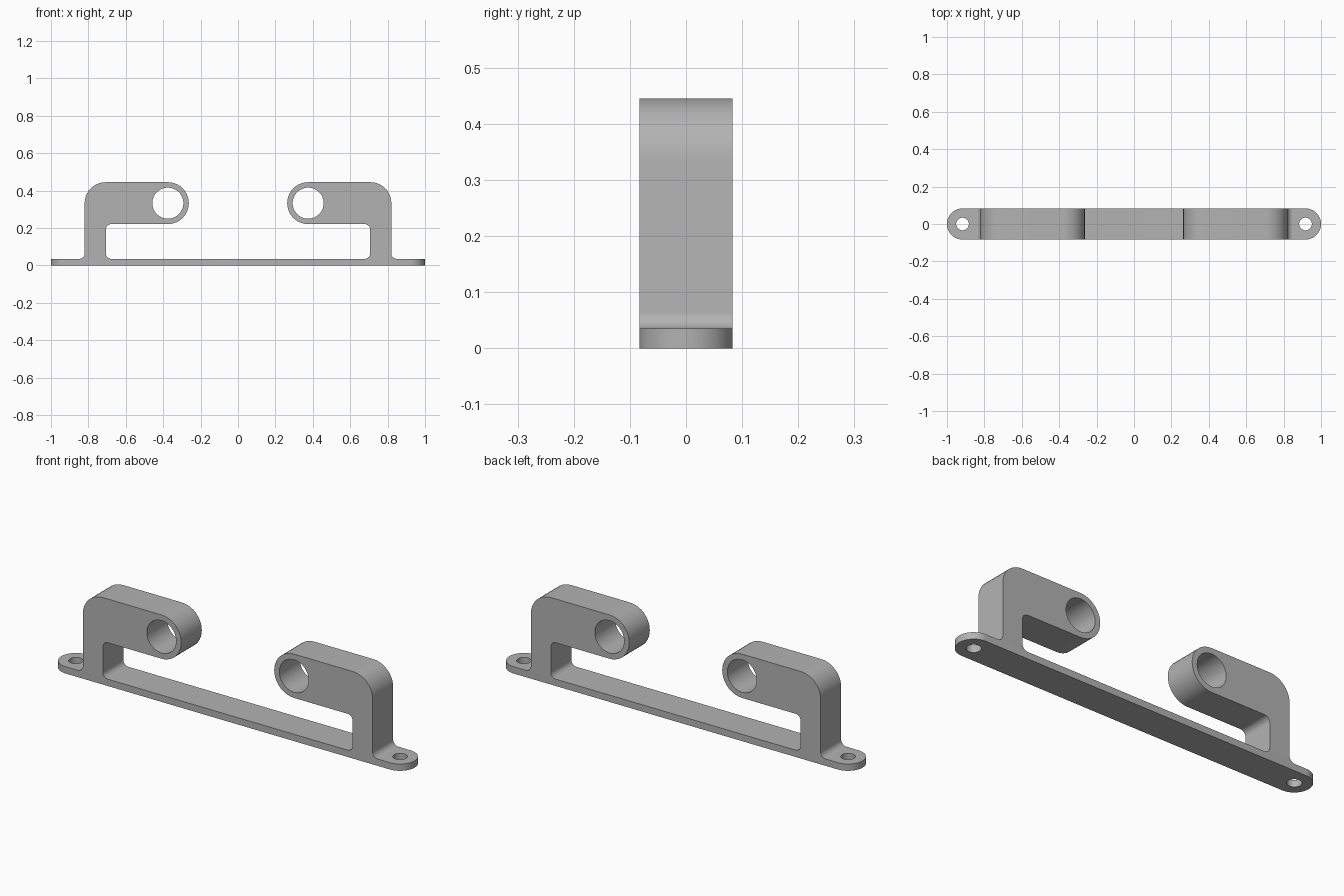
import bpy, bmesh, math
from mathutils import Vector

cube = bpy.data.objects.get("Cube")
if cube:
    bpy.data.objects.remove(cube, do_unlink=True)

WIDTH = 0.166                  # depth of the bracket along y
BASE = 0.035                   # thickness of the base strip
ARM_TOP, ARM_LOW = 0.445, 0.221
LEG_OUT, LEG_IN = 0.82, 0.707
EYE_X, EYE_Z = 0.375, (ARM_TOP + ARM_LOW) / 2
EYE_R, BORE_R = (ARM_TOP - ARM_LOW) / 2, 0.083
SCREW_X, SCREW_R = 0.917, 0.034
FILLET = 0.03

grey = bpy.data.materials.new("grey metal")
grey.use_nodes = True
grey.diffuse_color = (0.45, 0.45, 0.45, 1)
grey.node_tree.nodes["Principled BSDF"].inputs["Base Color"].default_value = grey.diffuse_color


def rounded(corners, segments=10):
    """Outline through the (x, y, radius) corners, with each corner rounded."""
    points = []
    for i, (x, y, r) in enumerate(corners):
        p = Vector((x, y))
        if r == 0:
            points.append(p)
            continue
        a = (Vector(corners[i - 1][:2]) - p).normalized()
        b = (Vector(corners[(i + 1) % len(corners)][:2]) - p).normalized()
        centre = p + (a + b) * r   # all corners are right angles
        for k in range(segments + 1):
            t = math.pi / 2 * k / segments
            points.append(centre - b * r * math.cos(t) - a * r * math.sin(t))
    return points


def circle(cx, cy, r, count=48):
    return [Vector((cx + r * math.cos(2 * math.pi * k / count),
                    cy + r * math.sin(2 * math.pi * k / count))) for k in range(count)]


def prism(name, outline, axis, low, high):
    """Extrude a flat outline along y or z."""
    def place(p, d):
        return (p.x, d, p.y) if axis == "y" else (p.x, p.y, d)
    bm = bmesh.new()
    face = bm.faces.new([bm.verts.new(place(p, low)) for p in outline])
    top = bmesh.ops.extrude_face_region(bm, geom=[face])
    shift = Vector(place(Vector((0, 0)), high - low))
    bmesh.ops.translate(bm, vec=shift,
                        verts=[v for v in top["geom"] if isinstance(v, bmesh.types.BMVert)])
    bmesh.ops.recalc_face_normals(bm, faces=bm.faces)
    mesh = bpy.data.meshes.new(name)
    bm.to_mesh(mesh)
    bm.free()
    mesh.materials.append(grey)
    obj = bpy.data.objects.new(name, mesh)
    bpy.context.collection.objects.link(obj)
    return obj


def cut(target, cutter, operation):
    mod = target.modifiers.new("cut", "BOOLEAN")
    mod.operation, mod.object, mod.solver = operation, cutter, "EXACT"
    bpy.context.view_layer.objects.active = target
    bpy.ops.object.modifier_apply(modifier=mod.name)
    bpy.data.objects.remove(cutter, do_unlink=True)


# Side profile: foot, leg, arm with round eye, and the gap under the arm
half = [
    (1.05, 0, 0), (1.05, BASE, 0),
    (LEG_OUT, BASE, FILLET), (LEG_OUT, ARM_TOP, EYE_R),
    (EYE_X - EYE_R, ARM_TOP, EYE_R - 0.0002), (EYE_X - EYE_R, ARM_LOW, EYE_R - 0.0002),
    (LEG_IN, ARM_LOW, FILLET), (LEG_IN, BASE, FILLET),
]
mirrored = [(-x, z, r) for x, z, r in reversed(half)]
bracket = prism("bracket", rounded(half + mirrored), "y", -WIDTH / 2, WIDTH / 2)

# Round the ends of the base strip
end_r = WIDTH / 2 + 0.0002
ends = [(1, -end_r, end_r - 0.0001), (1, end_r, end_r - 0.0001),
        (-1, end_r, end_r - 0.0001), (-1, -end_r, end_r - 0.0001)]
cut(bracket, prism("end_shape", rounded(ends, 16), "z", -0.1, 0.6), "INTERSECT")

# Bore the arm eyes and the screw holes
for side in (-1, 1):
    cut(bracket, prism("eye_bore", circle(side * EYE_X, EYE_Z, BORE_R), "y", -0.2, 0.2), "DIFFERENCE")
    cut(bracket, prism("screw_hole", circle(side * SCREW_X, 0, SCREW_R), "z", -0.1, 0.2), "DIFFERENCE")

# Smooth shading with crisp edges
bpy.ops.object.select_all(action="DESELECT")
bracket.select_set(True)
bpy.context.view_layer.objects.active = bracket
bpy.ops.object.shade_smooth_by_angle(angle=math.radians(30))
